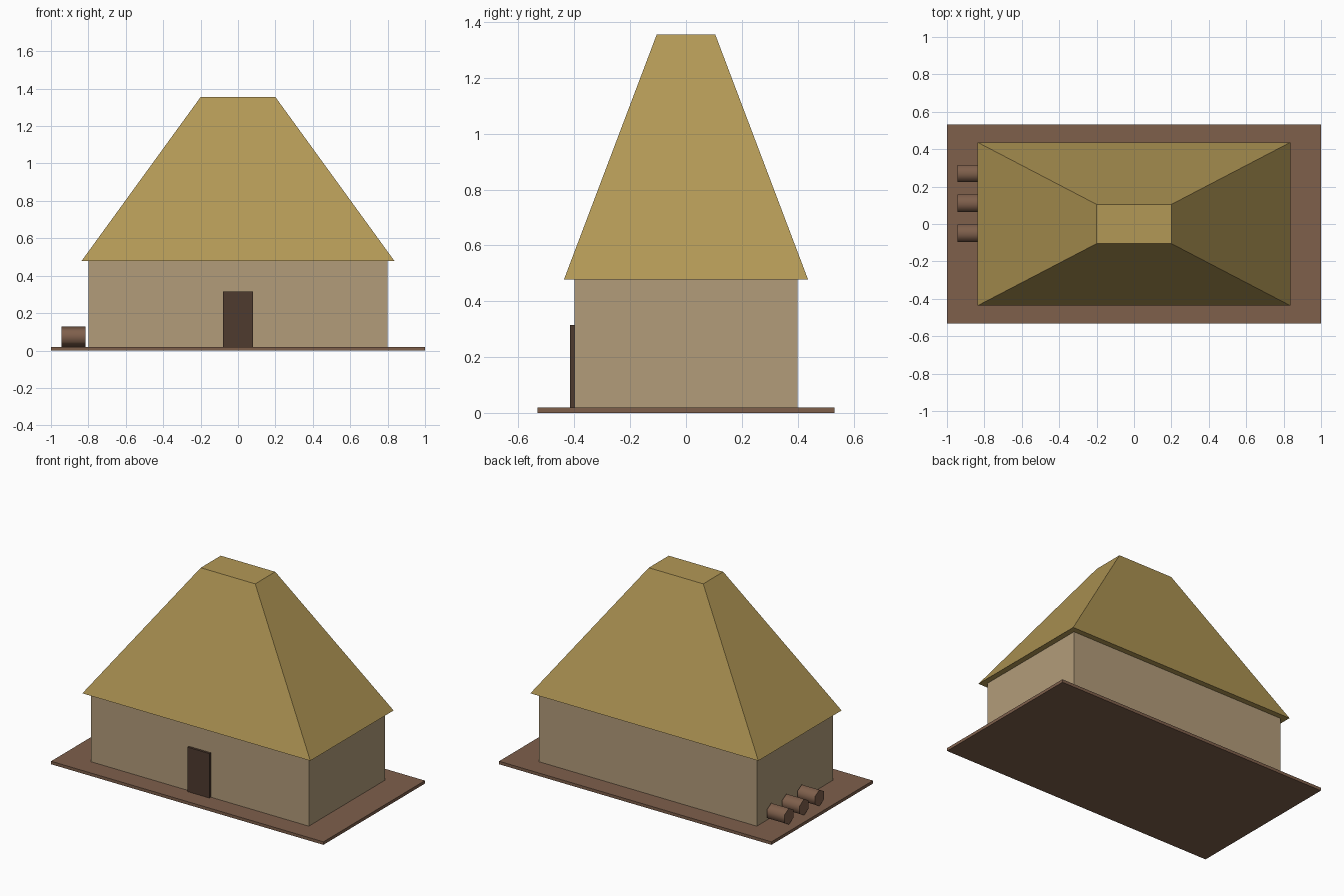
import bpy, bmesh, math

cube = bpy.data.objects.get("Cube")
if cube:
    bpy.data.objects.remove(cube, do_unlink=True)


def material(name, color):
    m = bpy.data.materials.new(name)
    m.use_nodes = True
    m.diffuse_color = (*color, 1)
    bsdf = next(n for n in m.node_tree.nodes if n.type == 'BSDF_PRINCIPLED')
    bsdf.inputs["Base Color"].default_value = (*color, 1)
    bsdf.inputs["Roughness"].default_value = 0.9
    return m


earth = material("brown earth and wood", (0.21, 0.115, 0.071))
clay = material("tan clay", (0.45, 0.335, 0.195))
thatch = material("golden thatch", (0.45, 0.315, 0.092))
dark_wood = material("dark wood", (0.078, 0.043, 0.028))


def block(name, x, y, z0, z1, mat, cy=0.0, top=(1, 1)):
    """Box of half sizes x, y between two heights; top scales its upper face."""
    bm = bmesh.new()
    bmesh.ops.create_cube(bm, size=2)
    for v in bm.verts:
        up = v.co.z > 0
        v.co.x *= x * (top[0] if up else 1)
        v.co.y = cy + v.co.y * y * (top[1] if up else 1)
        v.co.z = z1 if up else z0
    mesh = bpy.data.meshes.new(name)
    bm.to_mesh(mesh)
    bm.free()
    mesh.materials.append(mat)
    obj = bpy.data.objects.new(name, mesh)
    bpy.context.collection.objects.link(obj)
    return obj


# House body
block("ground_slab", 1.0, 0.532, 0, 0.02, earth)
block("walls", 0.8, 0.4, 0.02, 0.478, clay)
block("hipped_roof", 0.837, 0.437, 0.478, 1.355, thatch, top=(0.239, 0.24))
block("door", 0.08, 0.0075, 0.02, 0.315, dark_wood, cy=-0.4075)

# Row of six-sided logs lying beside the right wall
radius = 0.054
for i in range(3):
    bpy.ops.mesh.primitive_cylinder_add(
        vertices=6, radius=radius, depth=0.13,
        location=(-0.88, -0.05 + 0.16 * i, 0.02 + radius),
        rotation=(0, math.pi / 2, 0))
    log = bpy.context.object
    # Turn the section so that a corner points straight up
    corner = log.data.vertices[0].co
    turn = math.atan2(corner.y, corner.x)
    for v in log.data.vertices:
        x, y = v.co.x, v.co.y
        v.co.x = x * math.cos(turn) + y * math.sin(turn)
        v.co.y = y * math.cos(turn) - x * math.sin(turn)
    log.name = f"log_{i + 1}"
    log.data.materials.append(earth)
    bpy.ops.object.shade_smooth_by_angle(angle=math.radians(65))
